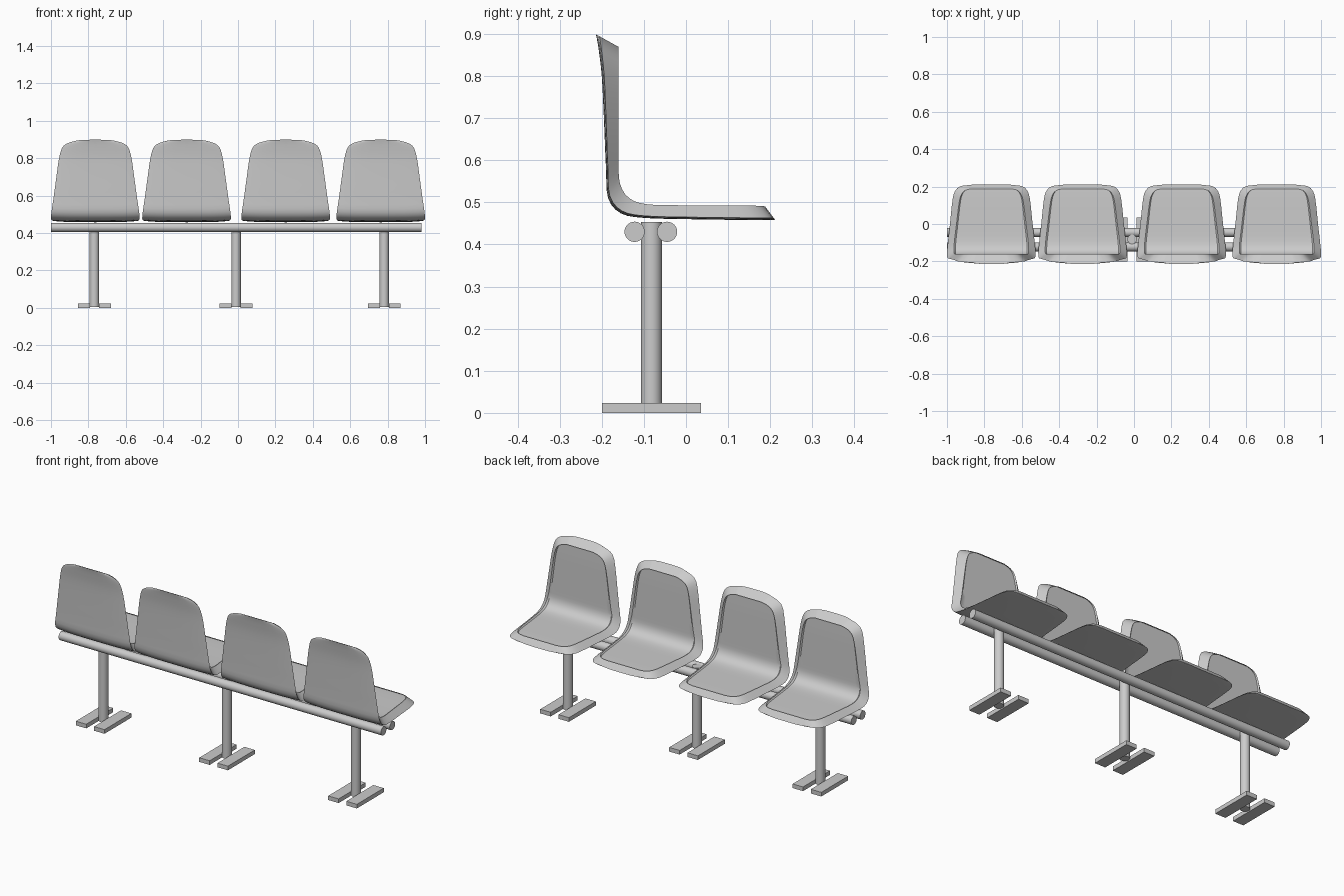
import bpy, bmesh, math
from mathutils import Vector

if "Cube" in bpy.data.objects:
    bpy.data.objects.remove(bpy.data.objects["Cube"])

# Shell profiles, seat front to backrest top: (y, z, half width)
OUTER = [(.212, .458, .12), (.205, .458, .165), (.185, .458, .19), (.14, .458, .206),
         (0, .46, .221), (-.10, .463, .232), (-.155, .474, .237), (-.185, .51, .234),
         (-.19, .58, .224), (-.195, .7, .208), (-.2, .8, .194), (-.207, .86, .177),
         (-.211, .885, .147), (-.214, .899, .10)]
INNER = [(.188, .49, .10), (.182, .491, .135), (.162, .492, .157), (.12, .493, .171),
         (0, .493, .186), (-.09, .495, .197), (-.135, .51, .20), (-.157, .545, .198),
         (-.16, .60, .187), (-.16, .7, .173), (-.16, .785, .16), (-.16, .835, .145),
         (-.16, .858, .118), (-.16, .869, .08)]
COLS = [-1, -.96, -.85, -.6, -.3, 0, .3, .6, .85, .96, 1]


def smooth_path(pts, n=3):
    p = [Vector(q) for q in pts]
    p = [2 * p[0] - p[1]] + p + [2 * p[-1] - p[-2]]
    out = []
    for a, b, c, d in zip(p, p[1:], p[2:], p[3:]):
        for k in range(n):
            t = k / n
            out.append(.5 * (2 * b + (c - a) * t + (2 * a - 5 * b + 4 * c - d) * t * t
                             + (3 * b - a - 3 * c + d) * t ** 3))
    return out + [p[-2]]


def smooth(ob):
    bpy.ops.object.select_all(action='DESELECT')
    ob.select_set(True)
    bpy.context.view_layer.objects.active = ob
    bpy.ops.object.shade_smooth_by_angle(angle=math.radians(32))


def shell_mesh():
    bm = bmesh.new()
    outer, inner = smooth_path(OUTER), smooth_path(INNER)
    rows, cols = len(outer), len(COLS)
    go, gi = [], []
    for r, (o, i) in enumerate(zip(outer, inner)):
        ro, ri = [], []
        for c, u in enumerate(COLS):
            # back surface curls slightly towards its edges
            q = o.lerp(i, .15 * u ** 4)
            po = Vector((u * o.z, q.x, q.y))
            pi = Vector((u * i.z, i.x, i.y))
            # sitting surface is slightly recessed inside the rim
            if 0 < r < rows - 1 and 0 < c < cols - 1:
                pi = pi.lerp(Vector((pi.x, o.x, o.y)), .17)
            ro.append(bm.verts.new(po))
            ri.append(bm.verts.new(pi))
        go.append(ro)
        gi.append(ri)
    for g in (go, gi):
        for r in range(rows - 1):
            for c in range(cols - 1):
                bm.faces.new((g[r][c], g[r][c + 1], g[r + 1][c + 1], g[r + 1][c]))
    # sloping rim joins both surfaces
    for c in (0, -1):
        for r in range(rows - 1):
            bm.faces.new((go[r][c], go[r + 1][c], gi[r + 1][c], gi[r][c]))
    for r in (0, -1):
        for c in range(cols - 1):
            bm.faces.new((go[r][c], go[r][c + 1], gi[r][c + 1], gi[r][c]))
    bmesh.ops.recalc_face_normals(bm, faces=bm.faces)
    me = bpy.data.meshes.new("seat_shell")
    bm.to_mesh(me)
    bm.free()
    return me


def tube(name, radius, length, loc, rot=(0, 0, 0)):
    bpy.ops.mesh.primitive_cylinder_add(vertices=32, radius=radius, depth=length,
                                        location=loc, rotation=rot)
    bpy.context.object.name = name
    smooth(bpy.context.object)


# Four seats
for x in (-.763, -.275, .255, .763):
    ob = bpy.data.objects.new("seat", shell_mesh())
    bpy.context.collection.objects.link(ob)
    ob.location.x = x
    smooth(ob)

# Two support beams
for y in (-.122, -.045):
    tube("beam", .024, 1.98, (-.01, y, .43), (0, math.pi / 2, 0))

# Posts with paired foot bars
for x in (-.768, -.01, .782):
    tube("post", .025, .447, (x, -.082, .2295))
    for s in (-1, 1):
        bpy.ops.mesh.primitive_cube_add(size=1, location=(x + s * .056, -.082, .0115))
        foot = bpy.context.object
        foot.name = "foot_bar"
        foot.scale = (.064, .236, .023)
